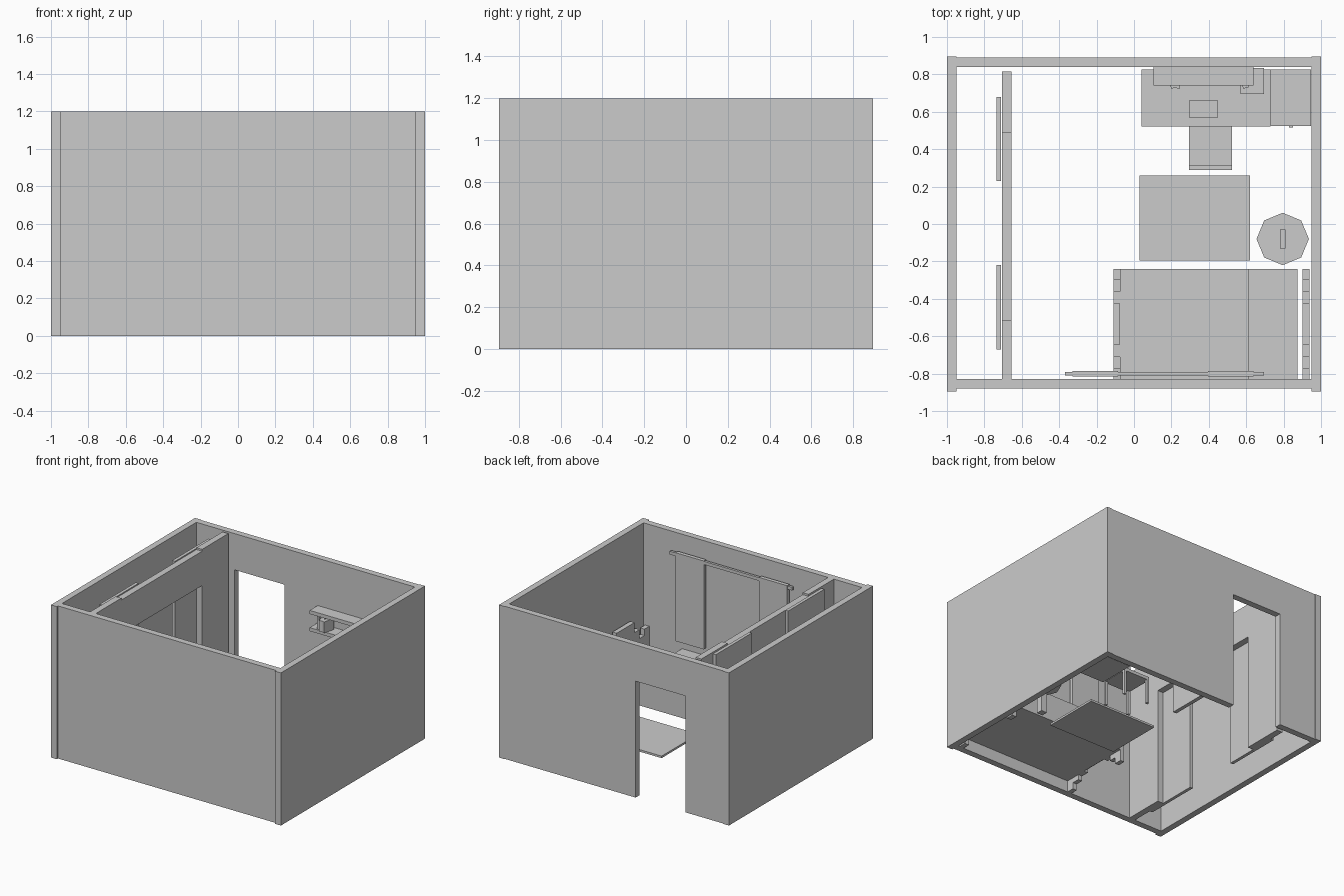
import bpy, bmesh, math
from mathutils import Matrix

cube = bpy.data.objects.get("Cube")
if cube:
    bpy.data.objects.remove(cube, do_unlink=True)

grey = bpy.data.materials.new("plain_grey")
grey.use_nodes = True
grey.diffuse_color = (0.6, 0.6, 0.6, 1)
grey.node_tree.nodes["Principled BSDF"].inputs["Base Color"].default_value = (0.6, 0.6, 0.6, 1)


def finish(name, bm):
    mesh = bpy.data.meshes.new(name)
    bm.to_mesh(mesh)
    bm.free()
    mesh.materials.append(grey)
    obj = bpy.data.objects.new(name, mesh)
    bpy.context.collection.objects.link(obj)
    return obj


def box(name, x, y, z, tilt=0):
    """Box from (low, high) ranges, optionally turned about z."""
    bm = bmesh.new()
    bmesh.ops.create_cube(bm, size=1)
    size = Matrix.Diagonal((x[1] - x[0], y[1] - y[0], z[1] - z[0], 1))
    place = Matrix.Translation([sum(r) / 2 for r in (x, y, z)])
    bm.transform(place @ Matrix.Rotation(tilt, 4, "Z") @ size)
    return finish(name, bm)


def prism(name, outline, to_3d, offset):
    """Flat outline pushed along an offset vector."""
    bm = bmesh.new()
    face = bm.faces.new([bm.verts.new(to_3d(*p)) for p in outline])
    ext = bmesh.ops.extrude_face_region(bm, geom=[face])
    bmesh.ops.translate(bm, vec=offset,
                        verts=[v for v in ext["geom"] if isinstance(v, bmesh.types.BMVert)])
    bmesh.ops.recalc_face_normals(bm, faces=bm.faces)
    return finish(name, bm)


H = 1.2
DOOR = 0.915

# Outer walls
box("left_wall", (0.95, 1), (-0.895, 0.895), (0, H))
box("right_wall", (-1, -0.95), (-0.895, 0.895), (0, H))
box("front_wall", (-0.95, 0.95), (-0.88, -0.83), (0, H))
doorway = [(0.95, 0), (0.95, H), (-0.95, H), (-0.95, 0),
           (-0.62, 0), (-0.62, DOOR), (-0.185, DOOR), (-0.185, 0)]
prism("back_wall", doorway, lambda x, z: (x, 0.84, z), (0, 0.05, 0))

# Closet partition with wide opening and two sliding panels
box("partition_back", (-0.705, -0.655), (0.49, 0.815), (0, H))
box("partition_front", (-0.705, -0.655), (-0.83, -0.515), (0, H))
box("partition_header", (-0.705, -0.655), (-0.515, 0.49), (DOOR, H - 0.015))
for name, y in (("back", (0.23, 0.68)), ("front", (-0.67, -0.22))):
    box("sliding_panel_" + name, (-0.735, -0.71), y, (0.005, 1.19))

# Curtains on a rod
box("curtain_rod", (-0.37, 0.695), (-0.81, -0.79), (1.035, 1.06))
for name, x in (("left", (0.395, 0.64)), ("right", (-0.33, -0.085))):
    box("curtain_" + name, x, (-0.815, -0.785), (0.37, 1.065))

# Rug
box("rug", (0.03, 0.62), (-0.195, 0.26), (0.012, 0.028))

# Bed: mattress, thicker cover, stepped end boards
box("mattress", (0.6, 0.875), (-0.83, -0.24), (0.09, 0.22))
box("bed_cover", (-0.075, 0.615), (-0.83, -0.24), (0.09, 0.3))


def end_board(name, x, top_shift):
    steps = [(0.295, 0, 0.4), (0.235, 0.05, 0.35), (0.175, 0.09, 0.42), (0.11, 0.12, 0.5)]
    for i, (outer, low, high) in enumerate(steps):
        inner = steps[i + 1][0] if i < 3 else 0
        for side in (-1, 1):
            y = sorted((-0.535 + side * outer, -0.535 + side * inner))
            box(f"{name}_{'front' if side < 0 else 'back'}_{i}", x, y, (low, high - top_shift))


end_board("headboard", (0.9, 0.937), 0)
end_board("footboard", (-0.11, -0.075), 0.12)

# Octagonal side table
ring = [(0.795 + 0.14 * math.cos(k * math.pi / 4), -0.08 + 0.14 * math.sin(k * math.pi / 4))
        for k in range(8)]
prism("side_table_top", ring, lambda x, y: (x, y, 0.22), (0, 0, 0.025))
box("side_table_leg", (0.77, 0.82), (-0.105, -0.055), (0, 0.22))
box("side_table_item", (0.78, 0.81), (-0.13, -0.03), (0.245, 0.26))

# Desk with side panel, cabinet and things on top
box("desk_top", (0.04, 0.73), (0.52, 0.825), (0.32, 0.35))
box("desk_side", (0.04, 0.07), (0.52, 0.825), (0.01, 0.32))
box("cabinet", (0.73, 0.945), (0.525, 0.825), (0.01, 0.4))
box("cabinet_knob", (0.83, 0.85), (0.515, 0.525), (0.28, 0.3))
box("keyboard", (0.295, 0.45), (0.57, 0.66), (0.35, 0.36))
box("desk_case", (0.57, 0.695), (0.695, 0.835), (0.35, 0.55))

# Chair facing the desk
box("chair_seat", (0.295, 0.525), (0.29, 0.52), (0.19, 0.215))
box("chair_back", (0.295, 0.525), (0.29, 0.315), (0.215, 0.43))
for x in (0.295, 0.505):
    for y in (0.29, 0.5):
        box("chair_leg", (x, x + 0.02), (y, y + 0.02), (0, 0.19))

# Wall shelf: two boards with leaning items between
for name, z in (("upper", 0.8), ("lower", 0.665)):
    box("shelf_" + name, (0.105, 0.64), (0.74, 0.84), (z, z + 0.028))
box("shelf_divider", (0.16, 0.18), (0.75, 0.84), (0.693, 0.8))
for x, turn in ((0.2, 0.3), (0.24, -0.25), (0.585, 0.3)):
    box("shelf_book", (x - 0.015, x + 0.015), (0.725, 0.82), (0.693, 0.78), turn)
